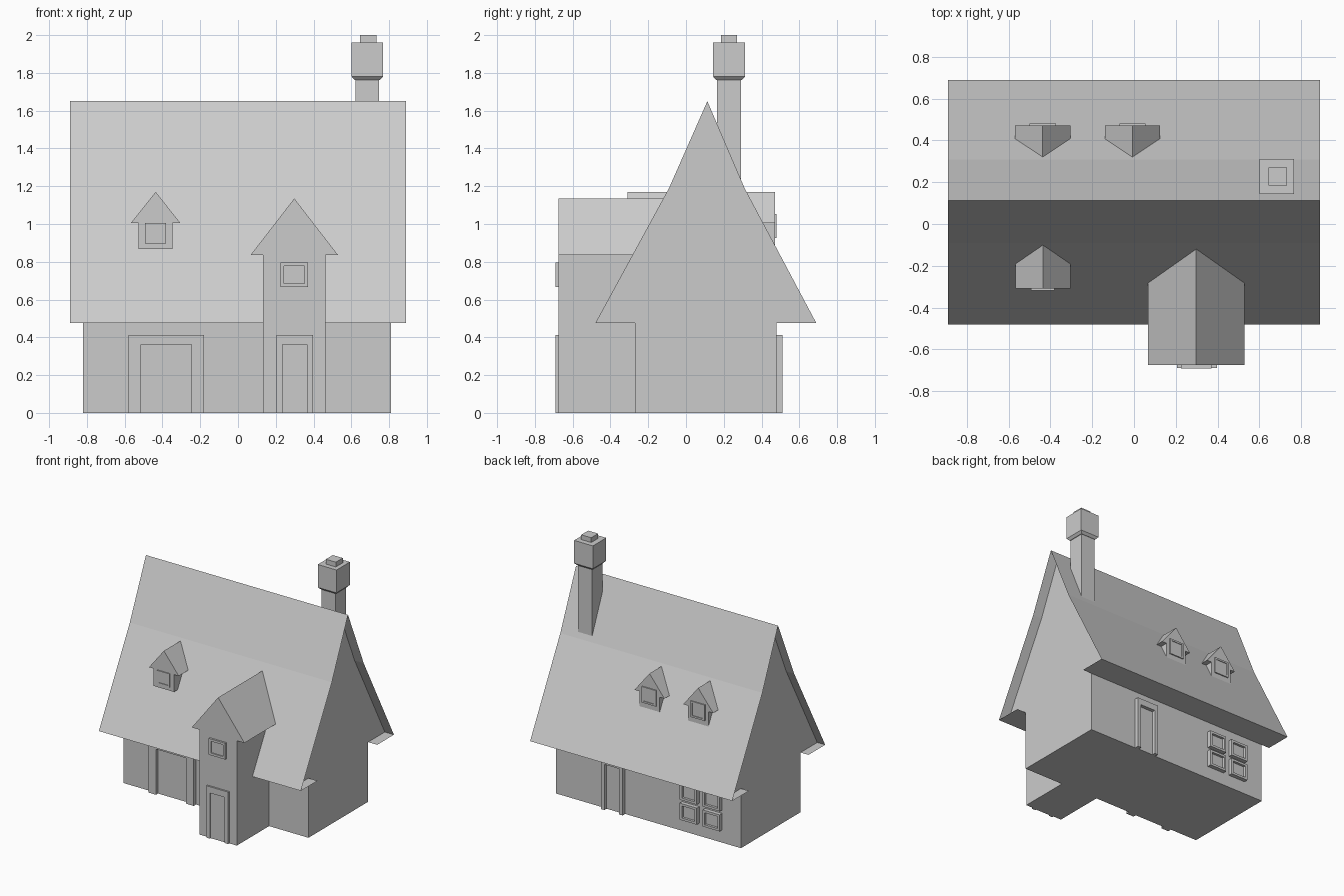
import bpy
import bmesh
from mathutils import Vector

cube = bpy.data.objects.get("Cube")
if cube:
    bpy.data.objects.remove(cube, do_unlink=True)

# One plain colour
GREY = (0.6, 0.6, 0.6, 1.0)
plaster = bpy.data.materials.new("plain_grey")
plaster.use_nodes = True
plaster.diffuse_color = GREY
plaster.node_tree.nodes["Principled BSDF"].inputs["Base Color"].default_value = GREY


def finish(name, bm, fix_normals=True):
    if fix_normals:
        bmesh.ops.recalc_face_normals(bm, faces=bm.faces)
    mesh = bpy.data.meshes.new(name)
    bm.to_mesh(mesh)
    bm.free()
    mesh.materials.append(plaster)
    obj = bpy.data.objects.new(name, mesh)
    bpy.context.collection.objects.link(obj)
    return obj


def add_box(bm, low, high):
    low, high = Vector(low), Vector(high)
    verts = bmesh.ops.create_cube(bm, size=1)["verts"]
    for v in verts:
        v.co = (low + high) / 2 + v.co * (high - low)
    return verts


def box(name, low, high):
    bm = bmesh.new()
    add_box(bm, low, high)
    return finish(name, bm)


def prism(name, profile, y0, y1):
    """Solid: an (x, z) outline pushed along y."""
    bm = bmesh.new()
    face = bm.faces.new([bm.verts.new((x, y0, z)) for x, z in profile])
    new = bmesh.ops.extrude_face_region(bm, geom=[face])["geom"]
    moved = [v for v in new if isinstance(v, bmesh.types.BMVert)]
    bmesh.ops.translate(bm, verts=moved, vec=(0, y1 - y0, 0))
    return finish(name, bm)


def gabled_bay(name, x, half_wall, half_roof, bottom, eave, peak, y0, y1):
    prism(name, [(x - half_wall, bottom), (x + half_wall, bottom),
                 (x + half_wall, eave), (x + half_roof, eave), (x, peak),
                 (x - half_roof, eave), (x - half_wall, eave)], y0, y1)


def window(name, x, z, width, height, wall_y, out, border=0.026, proud=0.015):
    """Box on the wall with a sunken pane; out is the sign of the facing."""
    bm = bmesh.new()
    ys = sorted((wall_y - out * 0.01, wall_y + out * proud))
    add_box(bm, (x - width / 2, ys[0], z - height / 2),
            (x + width / 2, ys[1], z + height / 2))
    bmesh.ops.recalc_face_normals(bm, faces=bm.faces)
    front = max(bm.faces, key=lambda f: f.calc_center_median().y * out)
    bmesh.ops.inset_individual(bm, faces=[front], thickness=border)
    rim = bmesh.ops.extrude_face_region(bm, geom=[front])["geom"]
    pane = [v for v in rim if isinstance(v, bmesh.types.BMVert)]
    bmesh.ops.translate(bm, verts=pane, vec=(0, -out * proud * 0.6, 0))
    bmesh.ops.delete(bm, geom=[front], context="FACES_ONLY")
    return finish(name, bm)


def door(name, x0, x1, height, jamb, wall_y, out, proud):
    """Frame with two jambs and a lintel around a sunken leaf."""
    top = height - 0.05
    prism(name + "_frame",
          [(x0, 0), (x0, height), (x1, height), (x1, 0), (x1 - jamb, 0),
           (x1 - jamb, top), (x0 + jamb, top), (x0 + jamb, 0)],
          wall_y - out * 0.005, wall_y + out * proud)
    ys = sorted((wall_y - out * 0.005, wall_y + out * 0.004))
    box(name + "_leaf", (x0 + jamb, ys[0], 0), (x1 - jamb, ys[1], top))


# Roof skin: thin bent sheet with soffits, open past the gables
WALL_FRONT, WALL_BACK, EAVE = -0.27, 0.48, 0.475
roof_line = [(WALL_FRONT, EAVE), (-0.48, EAVE), (-0.09, 1.19), (0.113, 1.65),
             (0.31, 1.19), (0.69, EAVE), (WALL_BACK, EAVE)]
bm = bmesh.new()
left = [bm.verts.new((-0.89, y, z)) for y, z in roof_line]
right = [bm.verts.new((0.89, y, z)) for y, z in roof_line]
for i in range(len(roof_line) - 1):
    bm.faces.new((left[i], right[i], right[i + 1], left[i + 1]))
finish("roof", bm, fix_normals=False)

# Walls and the two gable ends that close the roof
box("walls", (-0.82, WALL_FRONT, 0), (0.81, WALL_BACK, EAVE))
for name, x, order in (("right_gable", -0.82, -1), ("left_gable", 0.81, 1)):
    bm = bmesh.new()
    face = bm.faces.new([bm.verts.new((x, y, z)) for y, z in roof_line[1:-1]])
    face.normal_update()
    if face.normal.x * order < 0:
        face.normal_flip()
    finish(name, bm, fix_normals=False)

# Entrance bay with its door and window
gabled_bay("entrance_bay", 0.298, 0.165, 0.232, 0, 0.835, 1.135, -0.676, -0.11)
door("front_door", 0.205, 0.397, 0.413, 0.031, -0.676, -1, 0.014)
window("entrance_window", 0.298, 0.731, 0.145, 0.13, -0.676, -1)

# Wide door at the front and door at the back
door("wide_door", -0.58, -0.18, 0.413, 0.067, WALL_FRONT, -1, 0.03)
door("back_door", 0.2, 0.392, 0.413, 0.031, WALL_BACK, 1, 0.032)

# Four windows in the back wall
for x in (-0.378, -0.58):
    for z in (0.167, 0.326):
        window("back_window", x, z, 0.15, 0.132, WALL_BACK, 1, proud=0.032)

# Dormers: one in front, two at the back
gabled_bay("front_dormer", -0.436, 0.09, 0.131, 0.867, 1.005, 1.17, -0.31, -0.08)
window("front_dormer_window", -0.436, 0.95, 0.112, 0.108, -0.31, -1,
       border=0.018, proud=0.008)
for x in (-0.437, -0.008):
    gabled_bay("back_dormer", x, 0.09, 0.132, 0.87, 1.005, 1.17, 0.3, 0.471)
    window("back_dormer_window", x, 0.99, 0.125, 0.127, 0.471, 1,
           border=0.02, proud=0.009)

# Chimney: shaft, flared cap and pot
box("chimney_shaft", (0.622, 0.163, 1.1), (0.746, 0.292, 1.78))
bm = bmesh.new()
for v in add_box(bm, (0.602, 0.144, 1.78), (0.767, 0.312, 1.962)):
    pass
under = min(bm.faces, key=lambda f: f.calc_center_median().z)
centre = under.calc_center_median()
ring = bmesh.ops.extrude_face_region(bm, geom=[under])["geom"]
for v in [g for g in ring if isinstance(g, bmesh.types.BMVert)]:
    v.co = centre + (v.co - centre) * 0.8 - Vector((0, 0, 0.018))
bmesh.ops.delete(bm, geom=[under], context="FACES_ONLY")
finish("chimney_cap", bm)
box("chimney_pot", (0.645, 0.184, 1.95), (0.733, 0.271, 2.0))
